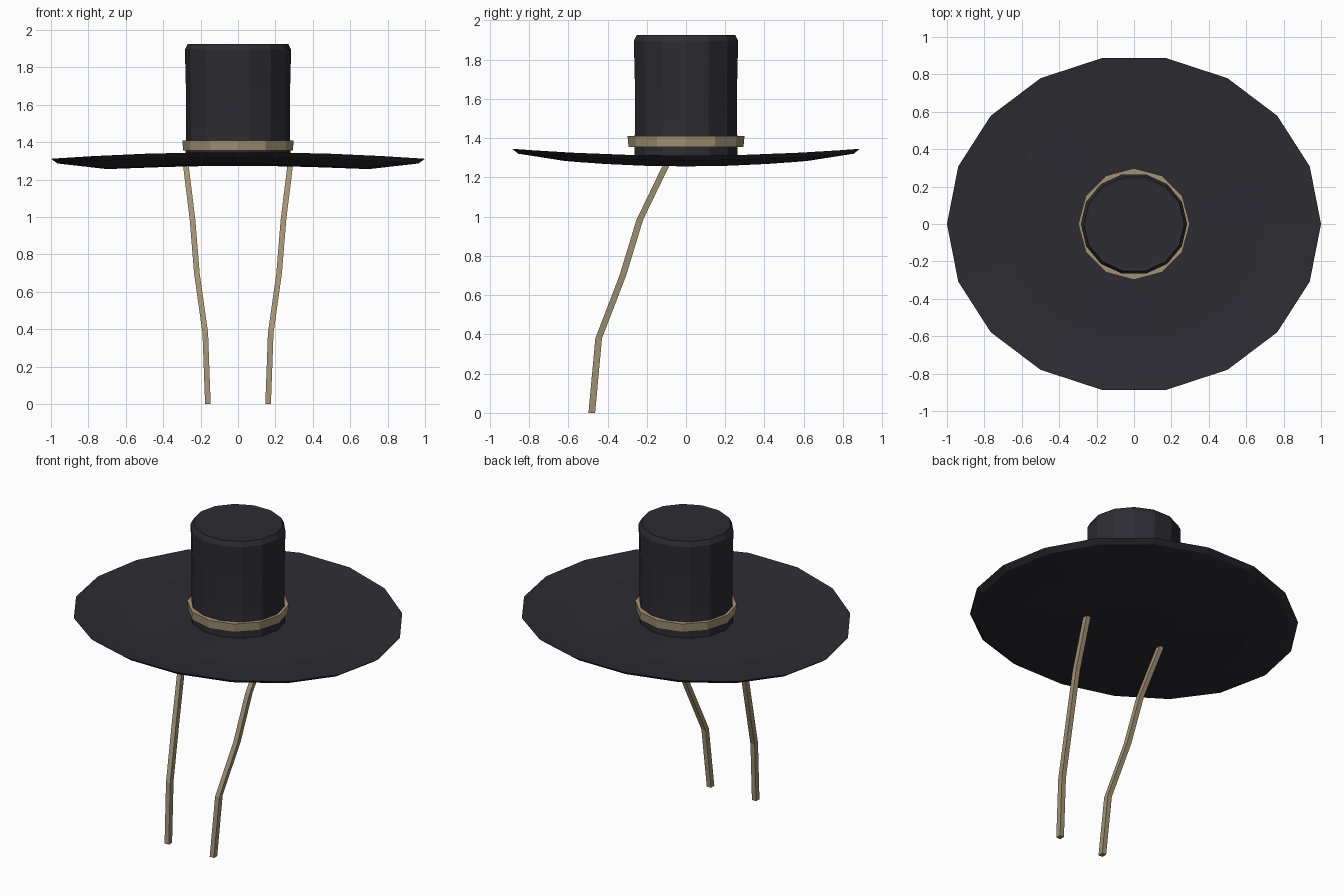
import bpy, bmesh
from math import sin, cos, pi

if "Cube" in bpy.data.objects:
    bpy.data.objects.remove(bpy.data.objects["Cube"])


def material(name, rgb):
    m = bpy.data.materials.new(name)
    m.diffuse_color = (*rgb, 1)
    m.use_nodes = True
    m.node_tree.nodes["Principled BSDF"].inputs["Base Color"].default_value = m.diffuse_color
    return m


FELT = material("dark_felt", (0.025, 0.025, 0.032))
RIBBON = material("tan_ribbon", (0.36, 0.29, 0.18))


def loft(name, rings, mat, caps=True, closed=False):
    """Skin a list of equal-length vertex rings into one object."""
    bm = bmesh.new()
    vs = [[bm.verts.new(p) for p in ring] for ring in rings]
    n = len(vs[0])
    pairs = list(zip(vs, vs[1:])) + ([(vs[-1], vs[0])] if closed else [])
    for a, b in pairs:
        for i in range(n):
            j = (i + 1) % n
            bm.faces.new((a[i], a[j], b[j], b[i]))
    if caps and not closed:
        bm.faces.new(vs[0])
        bm.faces.new(vs[-1])
    bmesh.ops.recalc_face_normals(bm, faces=bm.faces)
    me = bpy.data.meshes.new(name)
    bm.to_mesh(me)
    bm.free()
    me.materials.append(mat)
    ob = bpy.data.objects.new(name, me)
    bpy.context.collection.objects.link(ob)
    return ob


def ring(r, z, n, sy=1.0, dx=0.0, dy=0.0):
    """Oval ring; dx and dy raise it at the sides and at front/back."""
    out = []
    for i in range(n):
        a = 2 * pi * i / n
        out.append((r * cos(a), r * sy * sin(a),
                    z + dx * cos(a) ** 2 + dy * sin(a) ** 2))
    return out


# Brim: underside centre, out to the edge, back over the top (r, z, dx, dy)
brim = [(0.28, 1.272, 0, 0), (0.70, 1.272, -0.016, 0.013),
        (0.965, 1.285, 0.001, 0.037), (1.0, 1.307, 0.004, 0.040),
        (0.955, 1.307, 0.002, 0.035), (0.70, 1.307, -0.014, 0.014),
        (0.28, 1.307, 0, 0)]
loft("brim", [ring(r, z, 18, 0.9, dx, dy) for r, z, dx, dy in brim], FELT)

# Crown: slightly waisted cylinder with a chamfered top
crown = [(0.282, 1.29), (0.277, 1.50), (0.279, 1.70), (0.284, 1.895),
         (0.268, 1.925), (0.252, 1.922)]
loft("crown", [ring(r, z, 14, 0.96) for r, z in crown], FELT)

# Hat band
band = [(0.293, 1.355), (0.298, 1.41), (0.265, 1.41), (0.265, 1.355)]
loft("hat_band", [ring(r, z, 12) for r, z in band], RIBBON, closed=True)

# Chin straps: square section swept down a bent path, one per side
path = [(0.280, -0.090, 1.285), (0.243, -0.235, 0.985), (0.220, -0.322, 0.70),
        (0.175, -0.445, 0.38), (0.161, -0.480, 0.0)]
for side, label in ((1, "right"), (-1, "left")):
    rings = [[(side * x + u * 0.015, y + v * 0.017, z)
              for u, v in ((-1, -1), (1, -1), (1, 1), (-1, 1))]
             for x, y, z in path]
    loft("strap_" + label, rings, RIBBON)
